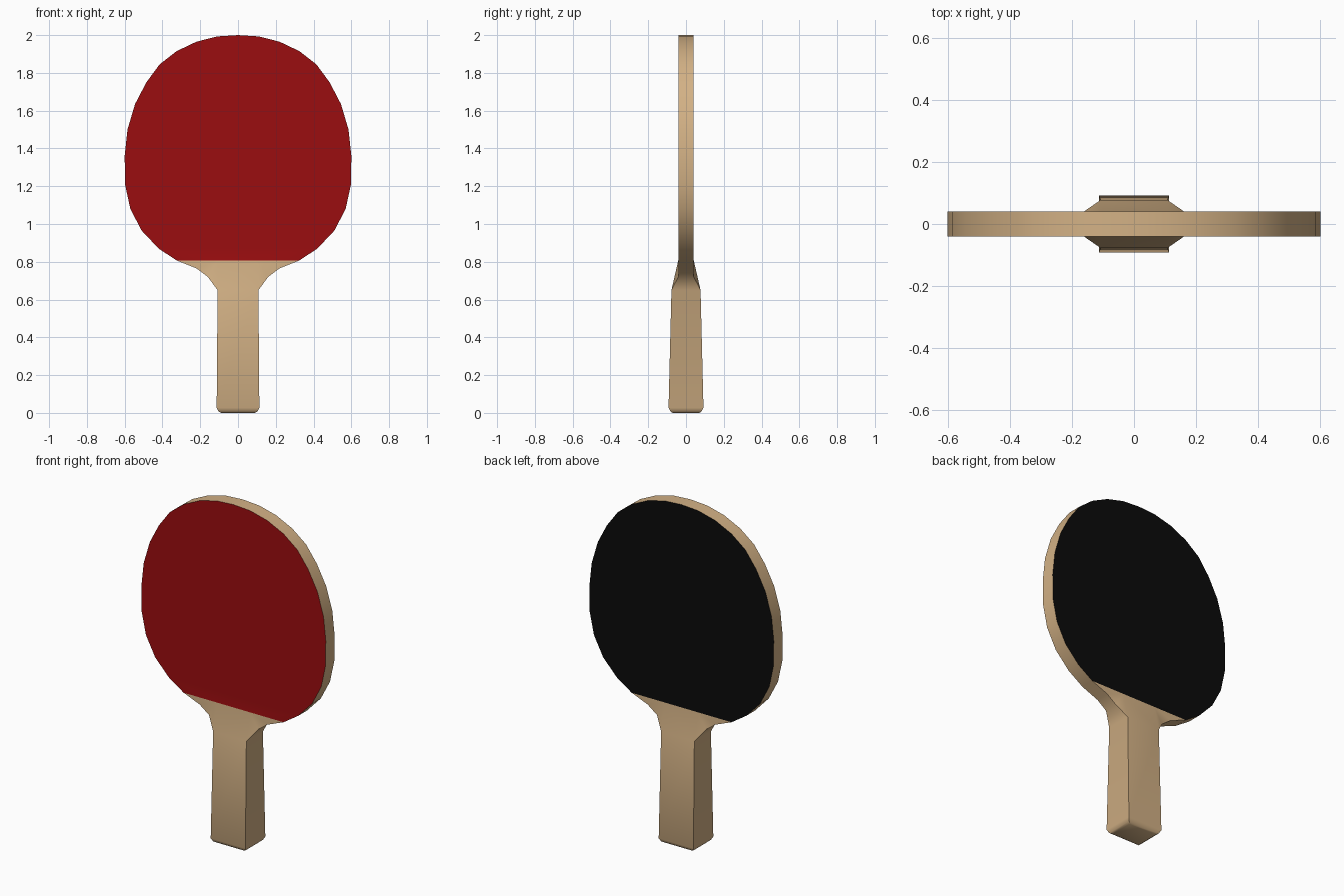
import bpy, bmesh

if "Cube" in bpy.data.objects:
    bpy.data.objects.remove(bpy.data.objects["Cube"])


def material(name, rgb):
    m = bpy.data.materials.new(name)
    m.diffuse_color = (*rgb, 1)
    m.use_nodes = True
    m.node_tree.nodes["Principled BSDF"].inputs["Base Color"].default_value = m.diffuse_color
    return m


mats = [material("light wood", (0.65, 0.44, 0.235)),
        material("red rubber", (0.33, 0.004, 0.005)),
        material("black rubber", (0.003, 0.003, 0.003))]
WOOD, RED, BLACK = 0, 1, 2

# Handle rings: z, half width, half depth
handle = [(0, 0.09, 0.07), (0.008, 0.103, 0.083), (0.027, 0.113, 0.0925), (0.65, 0.108, 0.077)]
# Right-hand outline of neck and blade: x, z
neck = [(0.16, 0.72), (0.22, 0.765), (0.325, 0.807)]
blade = [(0.42, 0.87), (0.51, 0.965), (0.57, 1.08), (0.598, 1.21), (0.6, 1.36),
         (0.585, 1.5), (0.545, 1.635), (0.485, 1.75), (0.415, 1.845),
         (0.325, 1.915), (0.22, 1.965), (0.11, 1.993)]
T = 0.041  # half thickness of the blade

bm = bmesh.new()


def face(*verts, mat=WOOD):
    bm.faces.new(verts).material_index = mat


# Handle with a rounded butt
rings = [[bm.verts.new((sx * w, sy * d, z)) for sx, sy in ((1, -1), (1, 1), (-1, 1), (-1, -1))]
         for z, w, d in handle]
face(*reversed(rings[0]))
for a, b in zip(rings, rings[1:]):
    for i in range(4):
        j = (i + 1) % 4
        face(a[i], a[j], b[j], b[i])
top = rings[-1]
corner = {(1, -1): top[0], (1, 1): top[1], (-1, 1): top[2], (-1, -1): top[3]}

# Neck and blade: front and back sheets
side = neck + blade
edge, inner = {}, {}
for sy in (-1, 1):
    for sx in (-1, 1):
        edge[sx, sy] = [bm.verts.new((sx * x, sy * T, z)) for x, z in side]
        inner[sx, sy] = bm.verts.new((sx * 0.108, sy * T, 0.807))
    tip = bm.verts.new((0, sy * T, 2.0))
    edge[1, sy].append(tip)
    edge[-1, sy].append(tip)
    # sloping neck
    face(corner[-1, sy], corner[1, sy], inner[1, sy], inner[-1, sy])
    for sx in (-1, 1):
        run = [corner[sx, sy]] + edge[sx, sy][:3]
        for a, b in zip(run, run[1:]):
            face(a, b, inner[sx, sy])
    # rubber sheet
    face(inner[-1, sy], inner[1, sy], *edge[1, sy][2:], *reversed(edge[-1, sy][2:-1]),
         mat=RED if sy < 0 else BLACK)

# Wooden rim joining both sheets
for sx in (-1, 1):
    f = [corner[sx, -1]] + edge[sx, -1]
    b = [corner[sx, 1]] + edge[sx, 1]
    for i in range(len(f) - 1):
        face(f[i], f[i + 1], b[i + 1], b[i])

bmesh.ops.recalc_face_normals(bm, faces=bm.faces)
mesh = bpy.data.meshes.new("table_tennis_paddle")
bm.to_mesh(mesh)
bm.free()
for m in mats:
    mesh.materials.append(m)
paddle = bpy.data.objects.new("table_tennis_paddle", mesh)
bpy.context.collection.objects.link(paddle)
bpy.context.view_layer.objects.active = paddle
paddle.select_set(True)
bpy.ops.object.shade_smooth_by_angle(angle=0.7)
